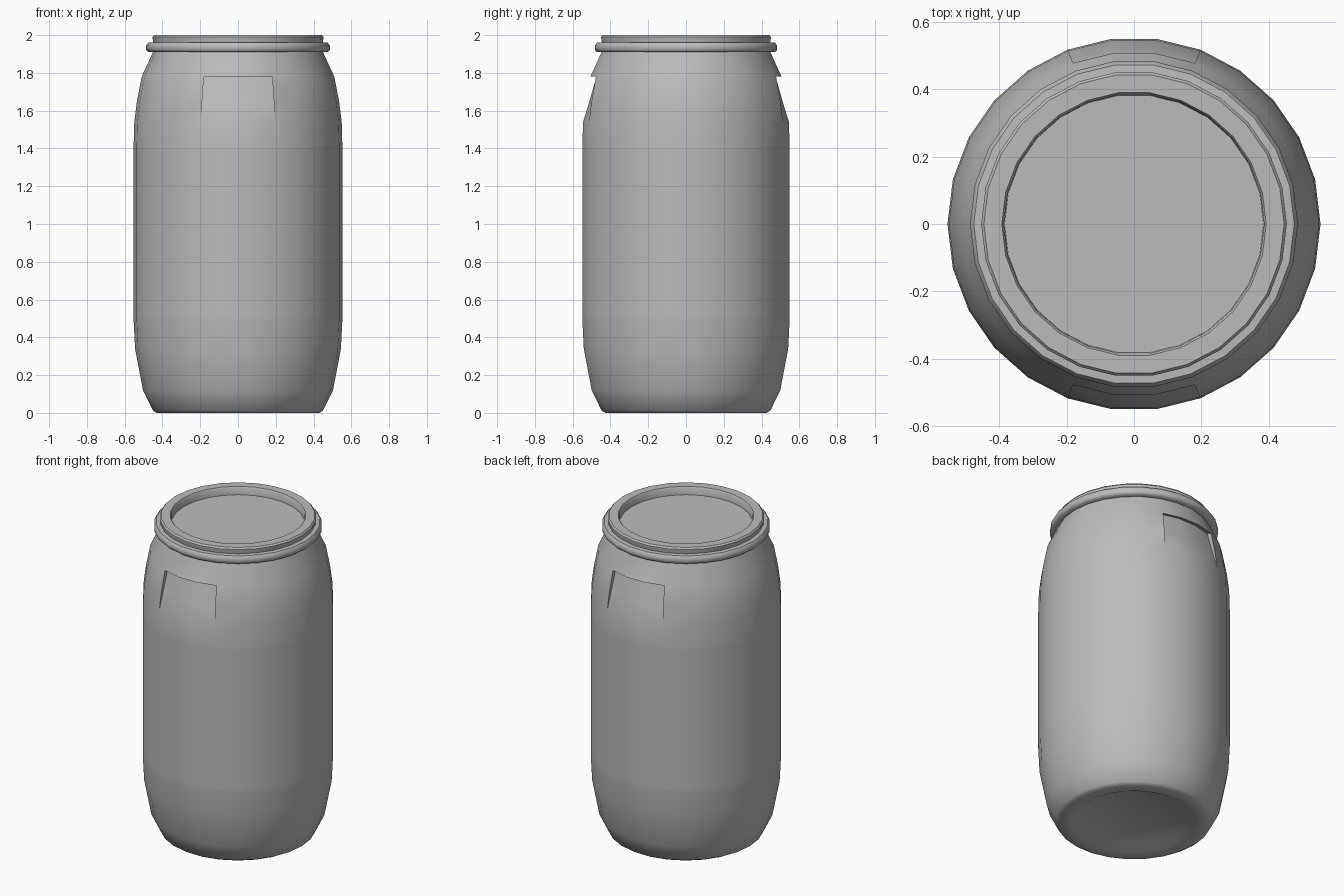
import bpy, bmesh, math
from mathutils import Vector

SIDES = 26
STEP = 2 * math.pi / SIDES

if "Cube" in bpy.data.objects:
    bpy.data.objects.remove(bpy.data.objects["Cube"], do_unlink=True)

grey = bpy.data.materials.new("grey_plastic")
grey.use_nodes = True
colour = (0.5, 0.5, 0.5, 1)
grey.diffuse_color = colour
grey.node_tree.nodes["Principled BSDF"].inputs["Base Color"].default_value = colour


def lathe(profile, closed=False):
    """Turn (radius, z) points about the z axis; radius 0 caps the end."""
    bm = bmesh.new()
    rings = []
    for r, z in profile:
        if r == 0:
            rings.append([bm.verts.new((0, 0, z))] * SIDES)
        else:
            rings.append([bm.verts.new((r * math.cos(i * STEP), r * math.sin(i * STEP), z))
                          for i in range(SIDES)])
    pairs = list(zip(rings, rings[1:]))
    if closed:
        pairs.append((rings[-1], rings[0]))
    for low, high in pairs:
        for i in range(SIDES):
            j = (i + 1) % SIDES
            bm.faces.new(dict.fromkeys((low[i], low[j], high[j], high[i])))
    bmesh.ops.recalc_face_normals(bm, faces=bm.faces)
    return bm


def finish(bm, name, angle, sharp_heights=()):
    for e in bm.edges:
        if any(all(abs(v.co.z - h) < 0.001 for v in e.verts) for h in sharp_heights):
            e.smooth = False
    mesh = bpy.data.meshes.new(name)
    bm.to_mesh(mesh)
    bm.free()
    mesh.materials.append(grey)
    obj = bpy.data.objects.new(name, mesh)
    bpy.context.collection.objects.link(obj)
    bpy.ops.object.select_all(action="DESELECT")
    obj.select_set(True)
    bpy.context.view_layer.objects.active = obj
    bpy.ops.object.shade_smooth_by_angle(angle=math.radians(angle), keep_sharp_edges=True)


# Barrel body with a hollowed base
GRIP_LOW, GRIP_MID, GRIP_TOP = 1.54, 1.65, 1.78
body = lathe([(0, 0.03), (0.30, 0.03), (0.36, 0), (0.43, 0), (0.45, 0.012),
              (0.503, 0.12), (0.545, 0.34), (0.553, 0.5), (0.553, 1.4),
              (0.549, GRIP_LOW), (0.535, GRIP_MID), (0.51, GRIP_TOP),
              (0.45, 1.91), (0.44, 1.95)])

# Hand grips: push three facets inwards on the front and the back
for side in (-1, 1):
    patch = [f for f in body.faces
             if GRIP_LOW < f.calc_center_median().z < GRIP_TOP
             and f.calc_center_median().y * side > 0
             and abs(f.calc_center_median().x) < 0.15]
    result = bmesh.ops.extrude_face_region(body, geom=patch)
    bmesh.ops.delete(body, geom=[f for f in patch if f.is_valid], context="FACES")
    for v in (g for g in result["geom"] if isinstance(g, bmesh.types.BMVert)):
        if v.co.z > GRIP_MID + 0.05:
            v.co += Vector((0, -0.035 * side, 0.012))
        elif v.co.z > GRIP_LOW + 0.05:
            v.co.y -= 0.02 * side
bmesh.ops.remove_doubles(body, verts=body.verts, dist=0.0005)
bmesh.ops.recalc_face_normals(body, faces=body.faces)
finish(body, "barrel_body", 40, (0.5, 1.4))

# Clamp ring around the neck
finish(lathe([(0.44, 1.91), (0.475, 1.91), (0.486, 1.922), (0.486, 1.945),
              (0.475, 1.96), (0.44, 1.962)], closed=True), "clamp_ring", 50)

# Lid with a raised rim and a sunken panel
finish(lathe([(0.445, 1.95), (0.45, 1.965), (0.453, 1.99), (0.445, 2.0),
              (0.392, 2.0), (0.386, 1.99), (0.384, 1.95), (0, 1.95)]), "lid", 40)
